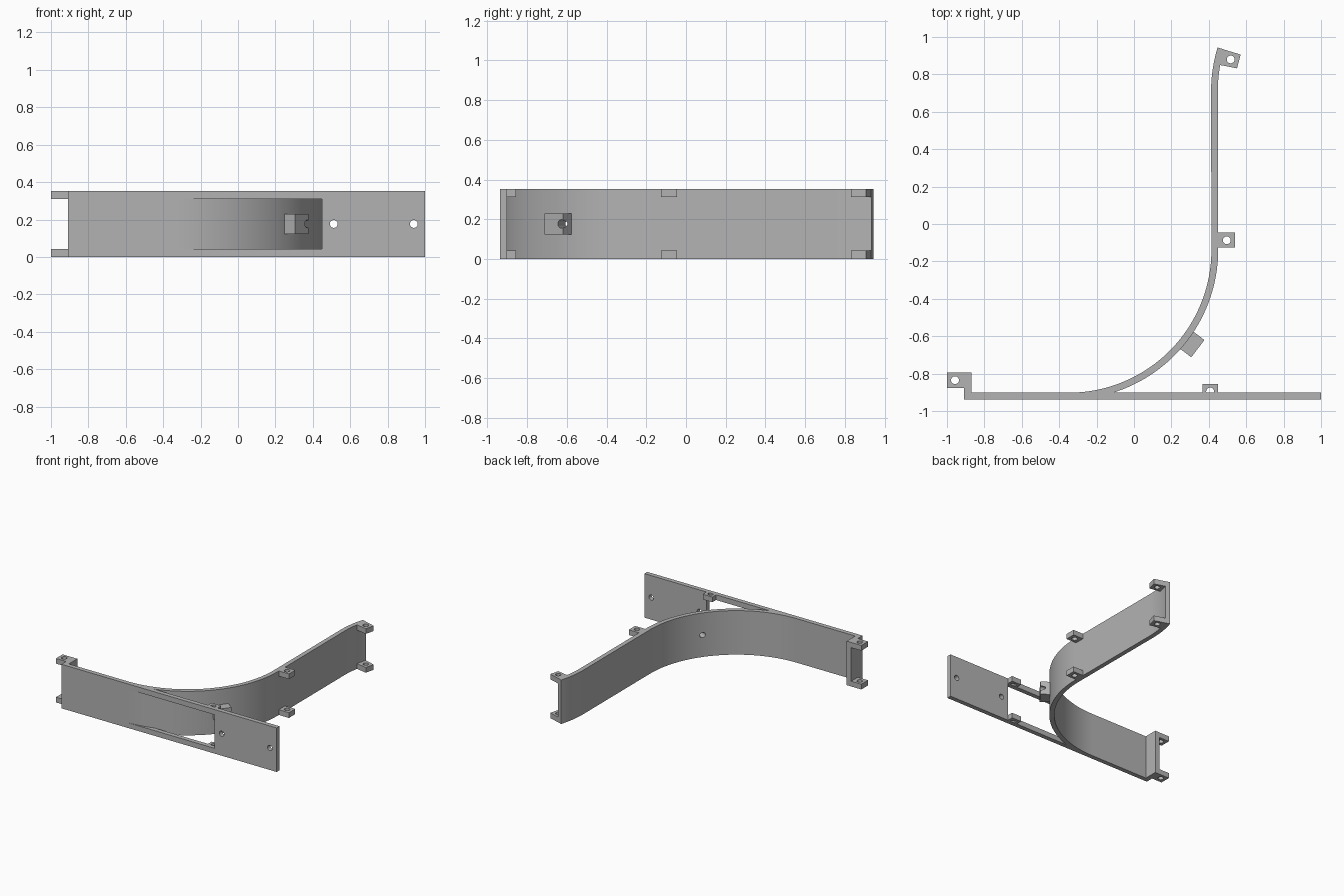
import bpy
import bmesh
from math import cos, sin, radians, pi
from mathutils import Matrix, Vector

if "Cube" in bpy.data.objects:
    bpy.data.objects.remove(bpy.data.objects["Cube"])

HEIGHT, TAB, HOLE = 0.353, 0.042, 0.021
MID = HEIGHT / 2
THICK = 0.036
FRONT = -0.938
BACK = FRONT + THICK

grey = bpy.data.materials.new("plain grey")
grey.use_nodes = True
grey.diffuse_color = (0.45, 0.45, 0.45, 1)
grey.node_tree.nodes["Principled BSDF"].inputs["Base Color"].default_value = (0.45, 0.45, 0.45, 1)


def prism(name, outline, z0, z1):
    """Extrude a flat outline upward."""
    bm = bmesh.new()
    face = bm.faces.new([bm.verts.new((x, y, z0)) for x, y in outline])
    top = bmesh.ops.extrude_face_region(bm, geom=[face])["geom"]
    moved = [v for v in top if isinstance(v, bmesh.types.BMVert)]
    bmesh.ops.translate(bm, verts=moved, vec=(0, 0, z1 - z0))
    bmesh.ops.recalc_face_normals(bm, faces=bm.faces[:])
    mesh = bpy.data.meshes.new(name)
    bm.to_mesh(mesh)
    bm.free()
    mesh.materials.append(grey)
    obj = bpy.data.objects.new(name, mesh)
    bpy.context.collection.objects.link(obj)
    return obj


def rect(x0, x1, y0, y1):
    return [(x0, y0), (x1, y0), (x1, y1), (x0, y1)]


def arc(cx, cy, r, a0, a1, n):
    angles = [radians(a0 + (a1 - a0) * i / n) for i in range(n + 1)]
    return [(cx + r * cos(a), cy + r * sin(a)) for a in angles]


def cut(obj, cutter):
    """Subtract a cutter from an object and discard the cutter."""
    cutter.hide_render = True
    mod = obj.modifiers.new("cut", "BOOLEAN")
    mod.operation = "DIFFERENCE"
    mod.solver = "EXACT"
    mod.object = cutter
    bpy.context.view_layer.objects.active = obj
    bpy.ops.object.modifier_apply(modifier=mod.name)
    bpy.data.objects.remove(cutter)


def drill(obj, at, direction, length, r=HOLE):
    """Bore a round hole centred on a point."""
    pin = prism("pin", arc(0, 0, r, 0, 345, 23), -length / 2, length / 2)
    turn = Vector(direction).to_track_quat("Z", "Y").to_matrix().to_4x4()
    pin.data.transform(Matrix.Translation(at) @ turn)
    cut(obj, pin)


def tab_pair(name, outline, hole):
    """Lower and upper lugs with a vertical pin hole."""
    for label, z in (("lower", 0), ("upper", HEIGHT - TAB)):
        lug = prism(f"{name}_{label}_tab", outline, z, z + TAB)
        drill(lug, (*hole, z + TAB / 2), (0, 0, 1), 0.2)


# Straight front plate with window and screw holes
plate = prism("front_plate", rect(-0.91, 1, FRONT, BACK), 0, HEIGHT)
cut(plate, prism("window", rect(-0.35, 0.45, -1.1, -0.8), TAB, HEIGHT - TAB))
for x in (0.512, 0.94):
    drill(plate, (x, FRONT, MID), (0, 1, 0), 0.3)

# Return at the left end of the plate
prism("end_web", rect(-0.91, -0.87, FRONT, -0.794), 0, HEIGHT)

# Curved wall: large sweep, straight run, slight bend at the far end
CX, CY, R = -0.35, -0.138, 0.8
BX, BY, BR = 1.212, 0.71, 0.8
outer = arc(CX, CY, R, -90, 0, 48) + arc(BX, BY, BR - THICK, 180, 163, 10)
inner = arc(BX, BY, BR, 163, 180, 10) + arc(CX, CY, R - THICK, 0, -90, 48)
wall = prism("curved_wall", outer + inner, 0, HEIGHT)

# Screw boss on the outside of the sweep
a = radians(-37.4)
radial, tangent = Vector((cos(a), sin(a))), Vector((-sin(a), cos(a)))


def boss_point(r, t):
    return tuple(Vector((CX, CY)) + radial * r + tangent * t)


boss = prism("screw_boss", [boss_point(r, t) for r, t in
             ((0.785, -0.058), (0.87, -0.058), (0.87, 0.058), (0.785, 0.058))],
             MID - 0.053, MID + 0.053)
for part in (wall, boss):
    drill(part, (0.335, -0.615, MID), (cos(radians(-20)), sin(radians(-20)), 0), 0.3)

# Hinge tabs
tab_pair("left_end", rect(-1, -0.9, -0.878, -0.794), (-0.957, -0.835))
tab_pair("plate", rect(0.365, 0.45, FRONT, -0.855), (0.407, -0.895))
tab_pair("wall_middle", rect(0.43, 0.54, -0.126, -0.046), (0.496, -0.087))
tab_pair("wall_end", [(0.447, 0.943), (0.445, 0.853), (0.551, 0.832), (0.57, 0.906)],
         (0.517, 0.88))

# Smooth the curves, keep the corners crisp
bpy.ops.object.select_all(action="DESELECT")
for obj in bpy.context.collection.objects:
    if obj.type == "MESH" and grey.name in obj.data.materials:
        obj.select_set(True)
        bpy.context.view_layer.objects.active = obj
bpy.ops.object.shade_smooth_by_angle(angle=radians(30))
